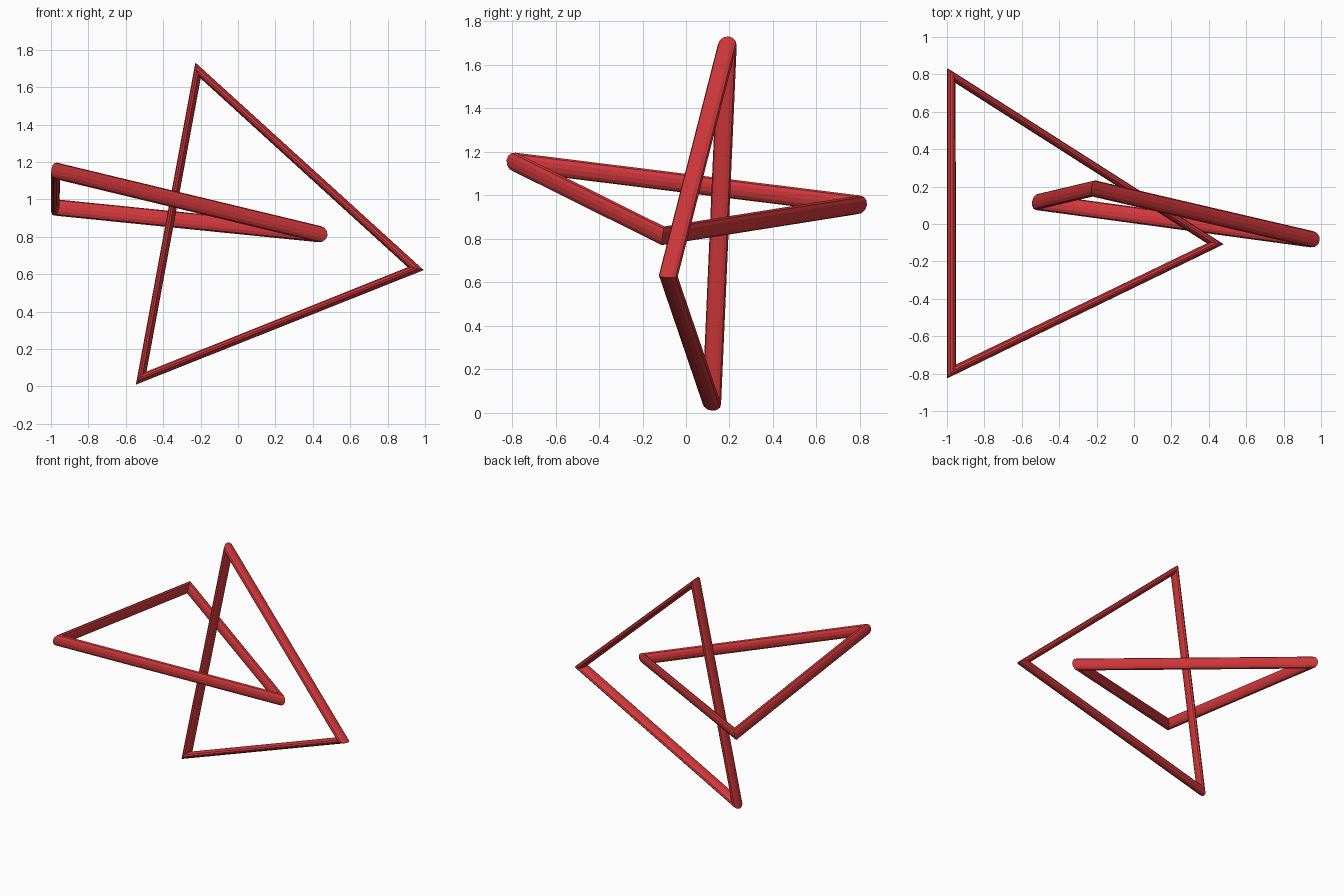
import bpy, bmesh, math
from mathutils import Vector

if "Cube" in bpy.data.objects:
    bpy.data.objects.remove(bpy.data.objects["Cube"])

TUBE_R = 0.044
SIDES = 12

red = bpy.data.materials.new("red")
red.diffuse_color = (0.65, 0.04, 0.045, 1)
red.use_nodes = True
red.node_tree.nodes["Principled BSDF"].inputs["Base Color"].default_value = red.diffuse_color


def triangle_ring(name, tips):
    """Three-segment torus whose outer corners sit at the given tips."""
    tips = [Vector(t) for t in tips]
    centre = sum(tips, Vector()) / 3
    normal = (tips[1] - tips[0]).cross(tips[2] - tips[0]).normalized()
    bm = bmesh.new()
    rings = []
    for tip in tips:
        out = (tip - centre).normalized()
        mid = tip - out * TUBE_R
        angles = [2 * math.pi * i / SIDES for i in range(SIDES)]
        rings.append([bm.verts.new(mid + TUBE_R * (out * math.cos(a) + normal * math.sin(a)))
                      for a in angles])
    for k in range(3):
        a, b = rings[k], rings[(k + 1) % 3]
        for i in range(SIDES):
            j = (i + 1) % SIDES
            bm.faces.new((a[i], b[i], b[j], a[j]))
    bmesh.ops.recalc_face_normals(bm, faces=bm.faces)
    mesh = bpy.data.meshes.new(name)
    bm.to_mesh(mesh)
    bm.free()
    mesh.materials.append(red)
    obj = bpy.data.objects.new(name, mesh)
    bpy.context.collection.objects.link(obj)
    return obj


# upright triangle
triangle_ring("upright_triangle", [(-0.227, 0.195, 1.731), (0.993, -0.089, 0.622), (-0.545, 0.12, 0.010)])
# lying triangle linked through the upright one
triangle_ring("lying_triangle", [(-0.998, -0.825, 1.162), (0.478, -0.109, 0.807), (-0.998, 0.832, 0.956)])
